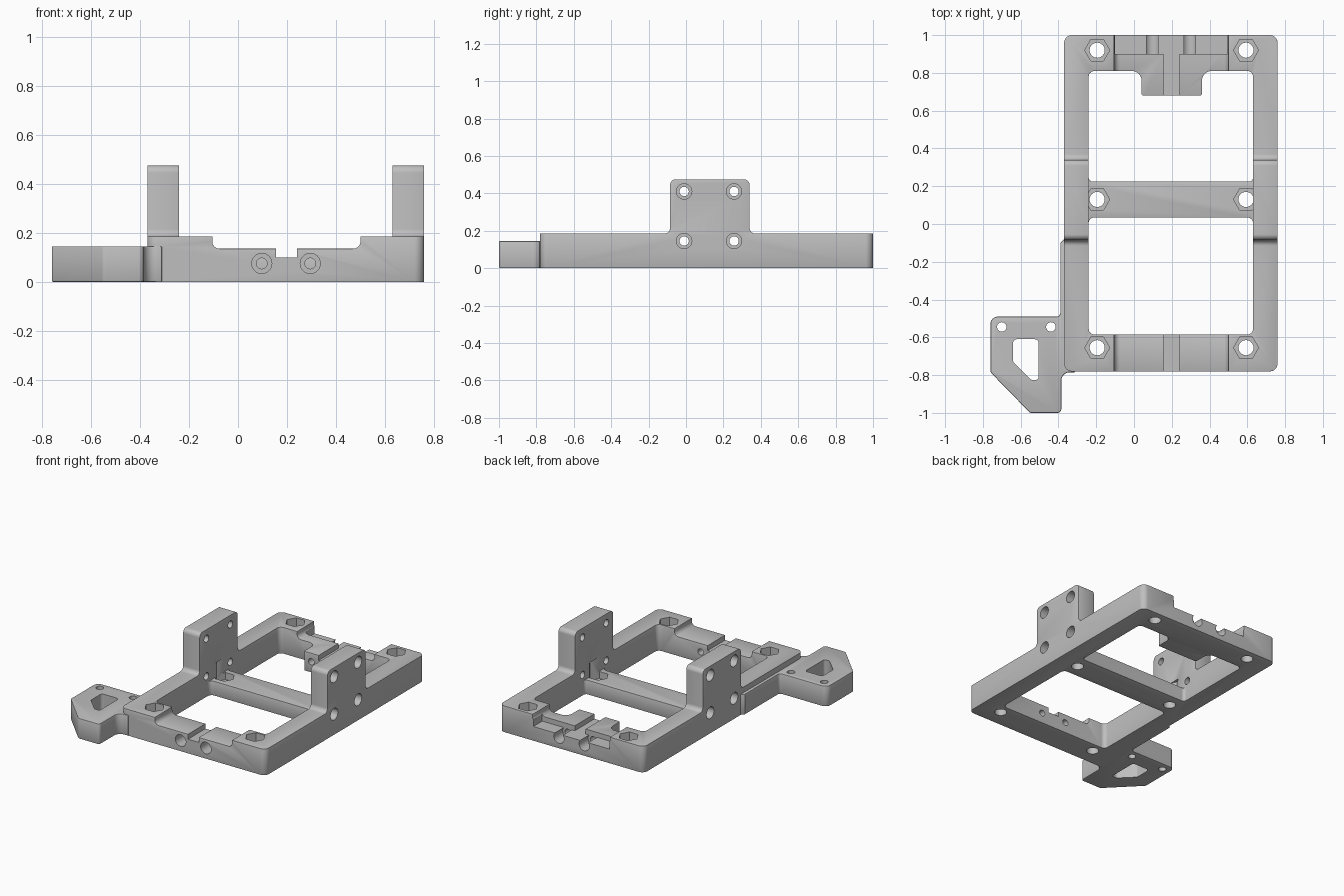
import bpy, bmesh, math
from mathutils import Vector

if "Cube" in bpy.data.objects:
    bpy.data.objects.remove(bpy.data.objects["Cube"], do_unlink=True)

grey = bpy.data.materials.new("light grey plastic")
grey.use_nodes = True
grey.diffuse_color = (0.52, 0.52, 0.52, 1)
grey.node_tree.nodes["Principled BSDF"].inputs["Base Color"].default_value = (0.52, 0.52, 0.52, 1)


def outline(corners, steps=6):
    """2D polygon; a third number in a corner is its rounding radius."""
    pts = []
    for i, c in enumerate(corners):
        p = Vector(c[:2])
        r = c[2] if len(c) > 2 else 0
        if not r:
            pts.append(p)
            continue
        d1 = (Vector(corners[i - 1][:2]) - p).normalized()
        d2 = (Vector(corners[(i + 1) % len(corners)][:2]) - p).normalized()
        half = d1.angle(d2) / 2
        mid = p + (d1 + d2).normalized() * r / math.sin(half)
        a, b = p + d1 * r / math.tan(half) - mid, p + d2 * r / math.tan(half) - mid
        pts += [mid + a.lerp(b, k / steps).normalized() * r for k in range(steps + 1)]
    return pts


def rect(u0, v0, u1, v1, r=0):
    return outline([(u0, v0, r), (u1, v0, r), (u1, v1, r), (u0, v1, r)])


def circle(u, v, r, n=32):
    return [Vector((u + r * math.cos(math.tau * k / n), v + r * math.sin(math.tau * k / n)))
            for k in range(n)]


def prism(name, pts, lo, hi, axis="z"):
    """Extrude a 2D outline along one axis."""
    place = {"x": lambda u, v, w: (w, u, v),
             "y": lambda u, v, w: (u, w, v),
             "z": lambda u, v, w: (u, v, w)}[axis]
    bm = bmesh.new()
    rings = [[bm.verts.new(place(p.x, p.y, w)) for p in pts] for w in (lo, hi)]
    for ring in rings:
        bm.faces.new(ring)
    n = len(pts)
    for k in range(n):
        j = (k + 1) % n
        bm.faces.new((rings[0][k], rings[0][j], rings[1][j], rings[1][k]))
    bmesh.ops.recalc_face_normals(bm, faces=bm.faces)
    me = bpy.data.meshes.new(name)
    bm.to_mesh(me)
    bm.free()
    me.materials.append(grey)
    ob = bpy.data.objects.new(name, me)
    bpy.context.collection.objects.link(ob)
    return ob


def apply(ob, mod):
    bpy.context.view_layer.objects.active = ob
    bpy.ops.object.modifier_apply(modifier=mod.name)


def combine(ob, tool, operation="DIFFERENCE"):
    mod = ob.modifiers.new("combine", "BOOLEAN")
    mod.operation, mod.solver, mod.object = operation, "EXACT", tool
    apply(ob, mod)
    bpy.data.objects.remove(tool, do_unlink=True)


def cut(ob, pts, lo, hi, axis="z"):
    combine(ob, prism("cutter", pts, lo, hi, axis))


def soften(ob, width):
    mod = ob.modifiers.new("soft edges", "BEVEL")
    mod.width, mod.segments, mod.limit_method = width, 2, "ANGLE"
    mod.angle_limit = math.radians(50)
    apply(ob, mod)


LEFT, RIGHT, FRONT, BACK, TOP = -0.37, 0.76, -0.78, 1.0, 0.185
IN_L, IN_R = -0.24, 0.63

# Frame with two upright towers: plan outline trimmed by the side silhouette
frame = prism("frame", rect(LEFT, FRONT, RIGHT, BACK, 0.04), 0, 0.6)
side = outline([(-1.2, -0.1), (-1.2, TOP), (-0.085, TOP, 0.03), (-0.085, 0.475, 0.03),
                (0.34, 0.475, 0.03), (0.34, TOP, 0.03), (1.2, TOP), (1.2, -0.1)])
combine(frame, prism("silhouette", side, -1, 1, "x"), "INTERSECT")

# Space between the towers, openings and the low crossbar
cut(frame, rect(IN_L, -0.2, IN_R, 0.45), TOP - 0.0, 0.8)
cut(frame, rect(IN_L, FRONT + 0.195, IN_R, 0.035, 0.03), -0.1, 0.8)
cut(frame, outline([(IN_L, 0.225, 0.02), (IN_R, 0.225, 0.02), (IN_R, 0.81, 0.03),
                    (0.36, 0.81, 0.05), (0.36, 0.68, 0.01), (0.04, 0.68, 0.01),
                    (0.04, 0.81, 0.05), (IN_L, 0.81, 0.03)]), -0.1, 0.8)
cut(frame, rect(IN_L, -0.02, IN_R, 0.28), 0.1, 0.8)

# Shallow saddles in the front and back rails
saddle = outline([(-0.105, 0.3), (-0.105, 0.135, 0.03), (0.5, 0.135, 0.03), (0.5, 0.3)])
cut(frame, saddle, -0.9, -0.5, "y")
cut(frame, saddle, 0.6, 1.1, "y")
soften(frame, 0.008)

# Back ledge and central notches
cut(frame, rect(-0.1, 0.1, 0.495, 0.3), 0.9, 1.1, "y")
cut(frame, rect(0.155, 0.1, 0.24, 0.3), -0.9, -0.5, "y")
cut(frame, rect(0.155, 0.1, 0.24, 0.3), 0.6, 0.95, "y")

# Side bracket with its window and holes
arm = prism("bracket", outline([
    (-0.76, -0.49, 0.04), (-0.39, -0.49, 0.02), (-0.39, -0.1), (-0.37, -0.08), (-0.31, -0.08),
    (-0.31, -0.785), (-0.385, -0.785, 0.045), (-0.385, -1.0, 0.02), (-0.55, -1.0, 0.02),
    (-0.76, -0.785, 0.02)]), 0, 0.145)
soften(arm, 0.006)
cut(arm, outline([(-0.64, -0.61, 0.02), (-0.505, -0.61, 0.02), (-0.505, -0.825, 0.015),
                  (-0.545, -0.825, 0.015), (-0.64, -0.73, 0.015)]), -0.1, 0.3)
for x in (-0.70, -0.44):
    cut(arm, circle(x, -0.545, 0.025), -0.1, 0.3)
combine(frame, arm, "UNION")

# Vertical screw holes with hexagonal nut pockets
for x in (-0.195, 0.593):
    for y, floor, roof in ((-0.655, 0.1, 0.3), (0.13, 0.05, 0.2), (0.92, 0.1, 0.3)):
        cut(frame, circle(x, y, 0.066, 6), floor, roof)
        cut(frame, circle(x, y, 0.04), -0.1, 0.15)

# Tower holes, counterbored from the outer faces
for y in (-0.01, 0.257):
    for z in (0.145, 0.41):
        cut(frame, circle(y, z, 0.025), -0.6, 0.9, "x")
        cut(frame, circle(y, z, 0.041), -0.6, LEFT + 0.07, "x")
        cut(frame, circle(y, z, 0.041), RIGHT - 0.07, 0.9, "x")

# Lengthwise holes through the front rail and the back tab
for x in (0.097, 0.295):
    cut(frame, circle(x, 0.075, 0.022), -0.9, -0.5, "y")
    cut(frame, circle(x, 0.075, 0.041), -0.9, FRONT + 0.09, "y")
    cut(frame, circle(x, 0.075, 0.022), 0.6, 0.95, "y")
    cut(frame, circle(x, 0.075, 0.04), 0.9, 1.1, "y")

bpy.ops.object.select_all(action="DESELECT")
frame.select_set(True)
bpy.context.view_layer.objects.active = frame
bpy.ops.object.shade_smooth_by_angle(angle=math.radians(35))
